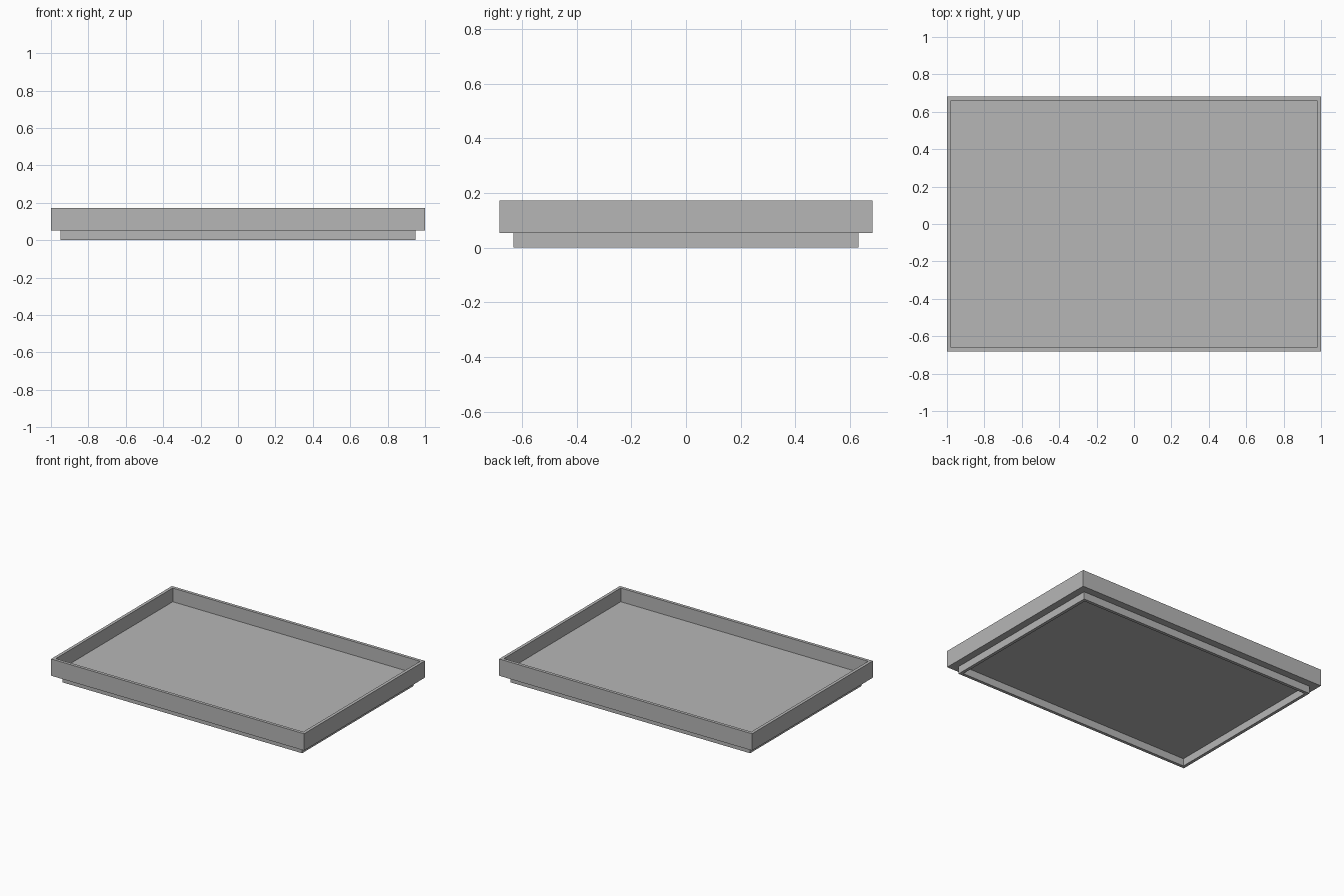
import bpy
import bmesh

cube = bpy.data.objects.get("Cube")
if cube:
    bpy.data.objects.remove(cube, do_unlink=True)

WALL = 0.022
FOOT_TOP = 0.053
FLOOR_TOP = 0.075
RIM_TOP = 0.173

grey = bpy.data.materials.new("plain_grey")
grey.use_nodes = True
colour = (0.47, 0.47, 0.47, 1)
grey.diffuse_color = colour
grey.node_tree.nodes["Principled BSDF"].inputs["Base Color"].default_value = colour


def finish(name, bm):
    bmesh.ops.recalc_face_normals(bm, faces=bm.faces)
    mesh = bpy.data.meshes.new(name)
    bm.to_mesh(mesh)
    bm.free()
    mesh.materials.append(grey)
    obj = bpy.data.objects.new(name, mesh)
    bpy.context.collection.objects.link(obj)
    return obj


def loop(bm, hx, hy, z):
    """Rectangular ring of four vertices."""
    return [bm.verts.new((sx * hx, sy * hy, z))
            for sx, sy in ((-1, -1), (1, -1), (1, 1), (-1, 1))]


def bridge(bm, a, b):
    for i in range(4):
        j = (i + 1) % 4
        bm.faces.new((a[i], a[j], b[j], b[i]))


# Tray: outer walls, flat rim, inner walls and floor
def build_tray(hx, hy):
    bm = bmesh.new()
    rings = [loop(bm, hx, hy, FOOT_TOP),
             loop(bm, hx, hy, RIM_TOP),
             loop(bm, hx - WALL, hy - WALL, RIM_TOP),
             loop(bm, hx - WALL, hy - WALL, FLOOR_TOP)]
    for a, b in zip(rings, rings[1:]):
        bridge(bm, a, b)
    bm.faces.new(rings[0])
    bm.faces.new(rings[-1])
    return finish("tray", bm)


# Foot: open rectangular frame under the tray
def build_foot(hx, hy):
    bm = bmesh.new()
    rings = [loop(bm, hx, hy, FOOT_TOP),
             loop(bm, hx, hy, 0),
             loop(bm, hx - WALL, hy - WALL, 0),
             loop(bm, hx - WALL, hy - WALL, FOOT_TOP)]
    for a, b in zip(rings, rings[1:] + rings[:1]):
        bridge(bm, a, b)
    return finish("foot_frame", bm)


build_tray(1.0, 0.682)
build_foot(0.948, 0.63)
